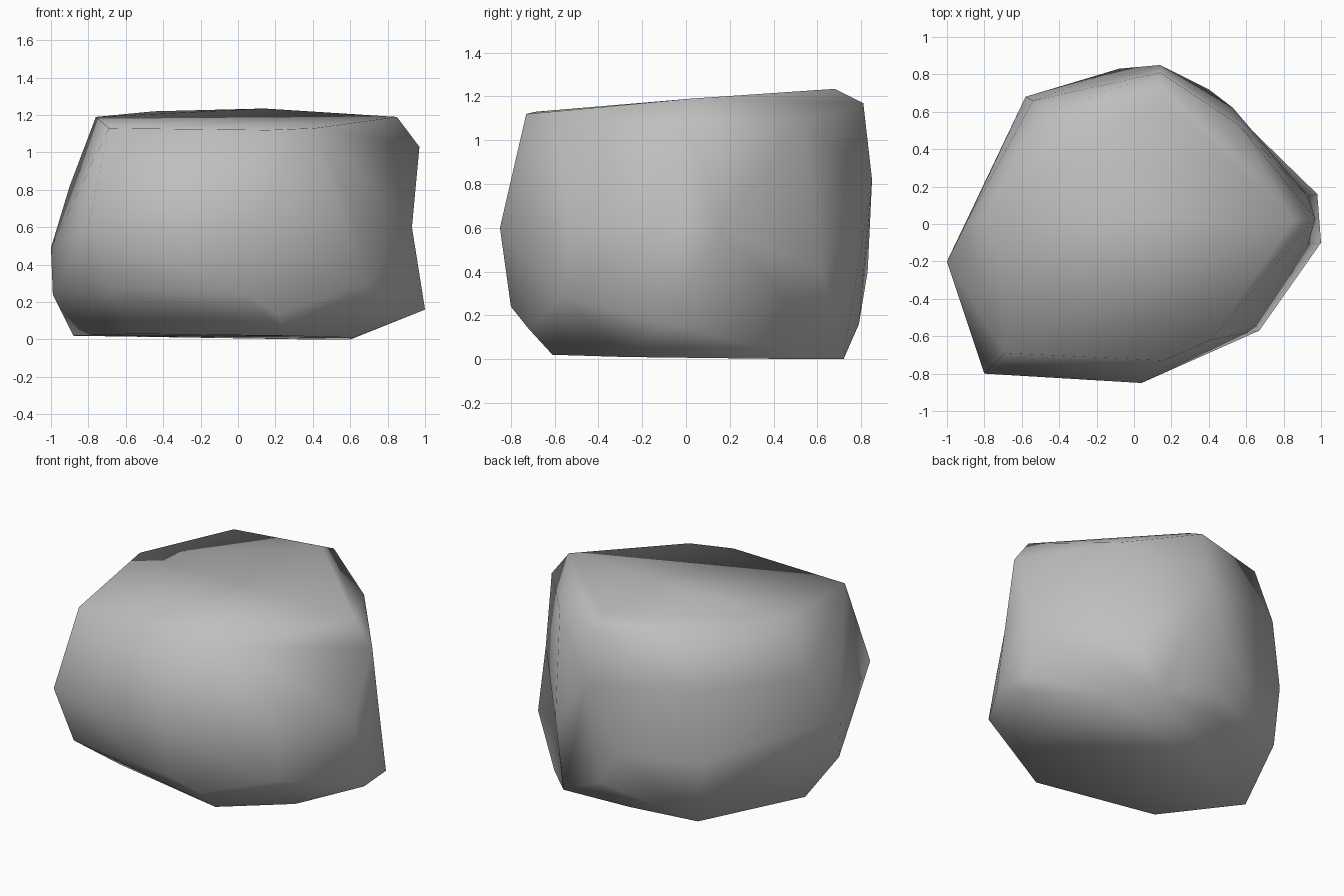
import bpy
import bmesh
from mathutils import Vector

# Remove the default object
default_cube = bpy.data.objects.get("Cube")
if default_cube is not None:
    bpy.data.objects.remove(default_cube, do_unlink=True)


def make_material(name, colour):
    material = bpy.data.materials.new(name)
    material.use_nodes = True
    material.diffuse_color = colour
    shader = material.node_tree.nodes.get("Principled BSDF")
    shader.inputs["Base Color"].default_value = colour
    shader.inputs["Roughness"].default_value = 0.9
    return material


def make_boulder(name, corners, dents, material):
    """Wrap corner points in a convex skin, then press chosen corners inward."""
    mesh = bpy.data.meshes.new(name)
    boulder = bpy.data.objects.new(name, mesh)
    bpy.context.scene.collection.objects.link(boulder)

    bm = bmesh.new()
    for corner in corners:
        bm.verts.new(corner)
    bmesh.ops.convex_hull(bm, input=bm.verts[:])
    inside = [v for v in bm.verts if not v.link_faces]
    bmesh.ops.delete(bm, geom=inside, context="VERTS")

    for place, push in dents:
        nearest = min(bm.verts, key=lambda v: (v.co - Vector(place)).length)
        nearest.co += Vector(push)

    bmesh.ops.recalc_face_normals(bm, faces=bm.faces[:])
    for face in bm.faces:
        face.smooth = True
    bm.to_mesh(mesh)
    bm.free()
    mesh.materials.append(material)
    return boulder


# Sloping top rim, counter-clockwise from the front
top_rim = [
    (-.69, -.69, 1.13), (.16, -.73, 1.12), (.41, -.62, 1.13), (.85, .02, 1.19),
    (.14, .68, 1.235), (-.45, .6, 1.22), (-.76, .05, 1.19),
]

# Shoulder just under the rim
shoulder = [(.97, .03, 1.03), (.56, .53, 1.08), (.14, .81, 1.17), (-.54, .66, .88)]

# Widest belt of the walls
belt = [
    (-1, -.2, .49), (-.8, -.8, .6), (.04, -.85, .6), (.64, -.53, .6),
    (.66, .46, .5), (.53, .62, .4), (.14, .85, .82), (-.08, .83, .4),
    (-.58, .68, .42), (-.9, 0, .82),
]

# Hollow waist on the left wall, pressed in after wrapping
waist = [(1.06, -.11, .6), (1.06, .15, .6)]

# Flared foot
foot = [
    (-.99, -.2, .24), (-.68, -.76, .27), (.04, -.8, .24), (.21, -.72, .14),
    (.67, -.57, .29), (1, -.1, .16), (.98, .16, .16), (.1, .79, .16),
]

# Flat underside
underside = [
    (-.88, 0, .02), (-.55, -.46, .03), (.05, -.55, .03), (.26, -.61, .02),
    (.62, -.28, .01), (.6, .53, 0), (.4, .72, 0), (-.08, .71, .01), (-.55, .66, .02),
]

stone_grey = make_material("stone_grey", (.52, .52, .52, 1))
make_boulder(
    "boulder",
    top_rim + shoulder + belt + waist + foot + underside,
    [(place, (-.13, 0, 0)) for place in waist],
    stone_grey,
)
